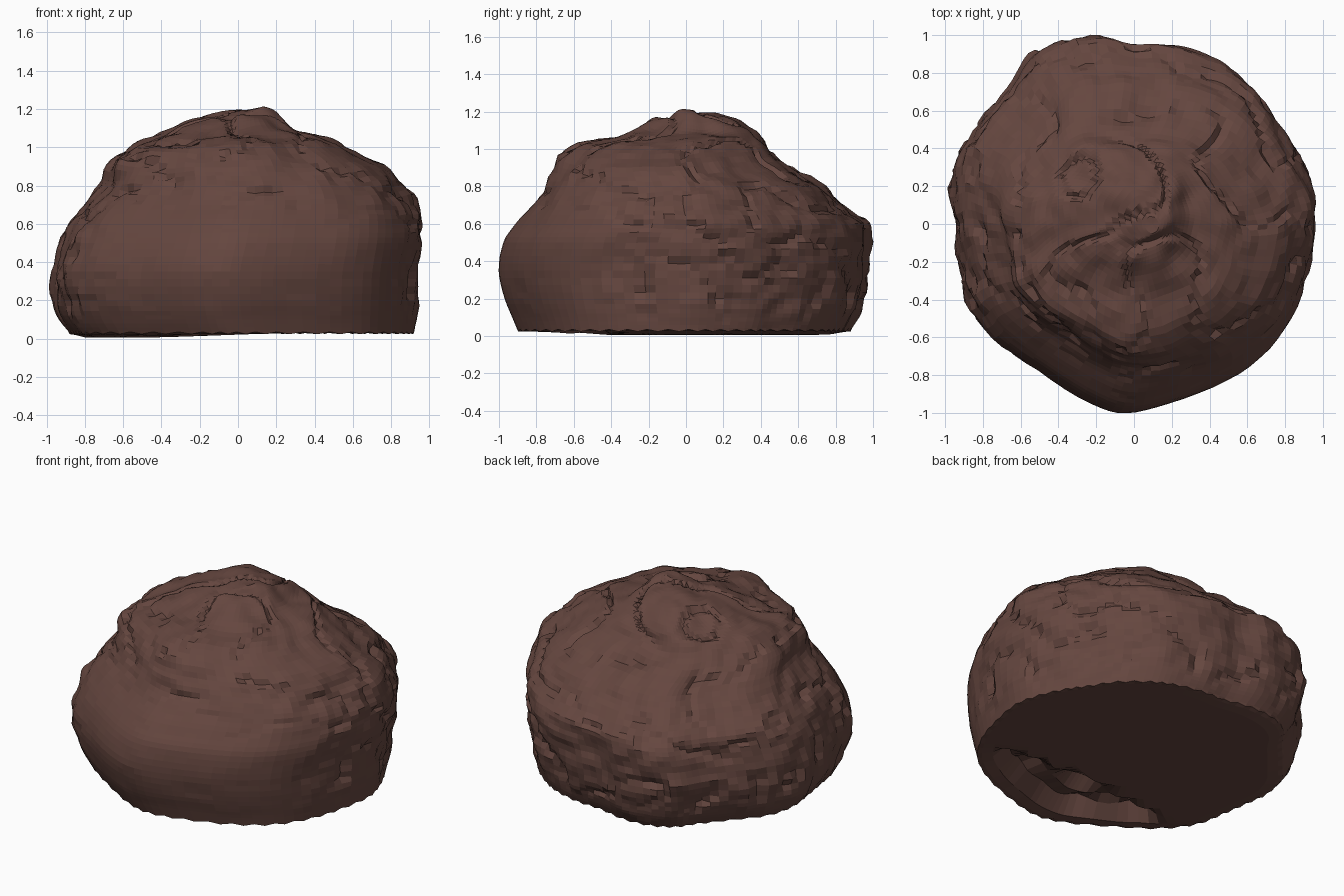
import bpy, bmesh, math
from mathutils import Vector, noise

if "Cube" in bpy.data.objects:
    bpy.data.objects.remove(bpy.data.objects["Cube"])

# plan outline seen from above, counter-clockwise
OUTLINE = [(.97, .03), (.93, .22), (.85, .40), (.77, .52), (.66, .69), (.50, .83), (.37, .90),
           (.18, .95), (0, .96), (-.2, 1), (-.4, .98), (-.54, .9), (-.63, .77), (-.77, .6),
           (-.92, .4), (-.97, .2), (-.95, 0), (-.92, -.2), (-.88, -.4), (-.74, -.6),
           (-.5, -.78), (-.22, -.95), (-.03, -1), (.2, -.95), (.5, -.83), (.72, -.67),
           (.86, -.45), (.93, -.22)]
# extents at each height: z, x min, x max, y min, y max
LEVELS = [(.03, -.88, .92, -.90, .88), (.10, -.93, .93, -.93, .92),
          (.20, -.965, .94, -.97, .955), (.35, -.975, .95, -1, .985),
          (.50, -.93, .97, -.975, .985), (.60, -.89, .97, -.91, .97),
          (.70, -.81, .94, -.83, .85), (.80, -.72, .86, -.76, .75),
          (.90, -.68, .75, -.71, .57), (1.0, -.58, .58, -.61, .46),
          (1.05, -.47, .46, -.42, .41), (1.1, -.34, .33, -.28, .36),
          (1.15, -.20, .24, -.18, .27), (1.18, -.05, .19, -.10, .15),
          (1.2, .06, .13, -.05, .04)]
SUB = 4


def spline(p, q, r, s, t):
    return [.5 * (2 * b + (c - a) * t + (2 * a - 5 * b + 4 * c - d) * t * t
                  + (3 * b - a - 3 * c + d) * t ** 3) for a, b, c, d in zip(p, q, r, s)]


n = len(OUTLINE)
plan = [spline(OUTLINE[i - 1], OUTLINE[i], OUTLINE[(i + 1) % n], OUTLINE[(i + 2) % n], k / SUB)
        for i in range(n) for k in range(SUB)]
N = len(plan)
m = len(LEVELS)
rows = [spline(LEVELS[max(i - 1, 0)], LEVELS[i], LEVELS[i + 1], LEVELS[min(i + 2, m - 1)], k / SUB)
        for i in range(m - 1) for k in range(SUB)] + [LEVELS[-1]]


def smooth(a, b, v):
    t = max(0, min(1, (v - a) / (b - a)))
    return t * t * (3 - 2 * t)


def roughen(p):
    # lumpy everywhere except the smooth, worn lower front
    worn = smooth(.25, .6, -p.y) * (1 - smooth(.6, .85, p.z)) * smooth(-.85, -.6, p.x)
    amount = (1 - .85 * worn) * smooth(.03, .2, p.z)
    lump = .022 * noise.noise(p * 4.5 + Vector((3, 7, 1)))
    chip = .020 * noise.noise(Vector((p.x * 9, p.y * 9, p.z * 13)))
    crack = -.03 * max(0, 1 - abs(noise.noise(p * 3 + Vector((9, 2, 4)))) * 14)
    out = Vector((p.x, p.y, max(p.z - .3, 0))).normalized()
    return p + out * (lump + chip + crack) * amount


def bridge(bm, a, b):
    for i in range(N):
        j = (i + 1) % N
        bm.faces.new((a[i], a[j], b[j], b[i]))


# boulder shell
bm = bmesh.new()
rings = []
for level, (z, x0, x1, y0, y1) in enumerate(rows):
    ring = []
    for i, (px, py) in enumerate(plan):
        x = x0 + (px + .97) / 1.94 * (x1 - x0)
        y = y0 + (py + 1) / 2 * (y1 - y0)
        zz = z + (.006 * (-1) ** i if level == 0 else 0)
        ring.append(bm.verts.new(roughen(Vector((x, y, zz)))))
    rings.append(ring)
for a, b in zip(rings, rings[1:]):
    bridge(bm, a, b)
tip = bm.verts.new((.1, 0, 1.2))
for i in range(N):
    bm.faces.new((rings[-1][i], rings[-1][(i + 1) % N], tip))

# underside, sagging at the left and with a torn hollow along the front
prev = rings[0]
for s in (.97, .9, .8, .68, .55, .4, .25, .1):
    ring = []
    for v in rings[0]:
        x, y = v.co.x * s, v.co.y * s
        z = .03 - .025 * smooth(-.4, .6, -x) * smooth(1, .93, s)
        torn = smooth(.4, .5, -y) * smooth(.92, .82, s)
        z += torn * (.10 + .08 * noise.noise(Vector((x * 5, y * 9, 0))))
        ring.append(bm.verts.new((x, y, z)))
    bridge(bm, ring, prev)
    prev = ring
bm.faces.new(list(reversed(prev)))
bmesh.ops.recalc_face_normals(bm, faces=bm.faces)

mesh = bpy.data.meshes.new("boulder")
bm.to_mesh(mesh)
bm.free()
boulder = bpy.data.objects.new("boulder", mesh)
bpy.context.collection.objects.link(boulder)
stone = bpy.data.materials.new("brown_stone")
stone.diffuse_color = (.13, .062, .05, 1)
stone.use_nodes = True
stone.node_tree.nodes["Principled BSDF"].inputs["Base Color"].default_value = stone.diffuse_color
mesh.materials.append(stone)
